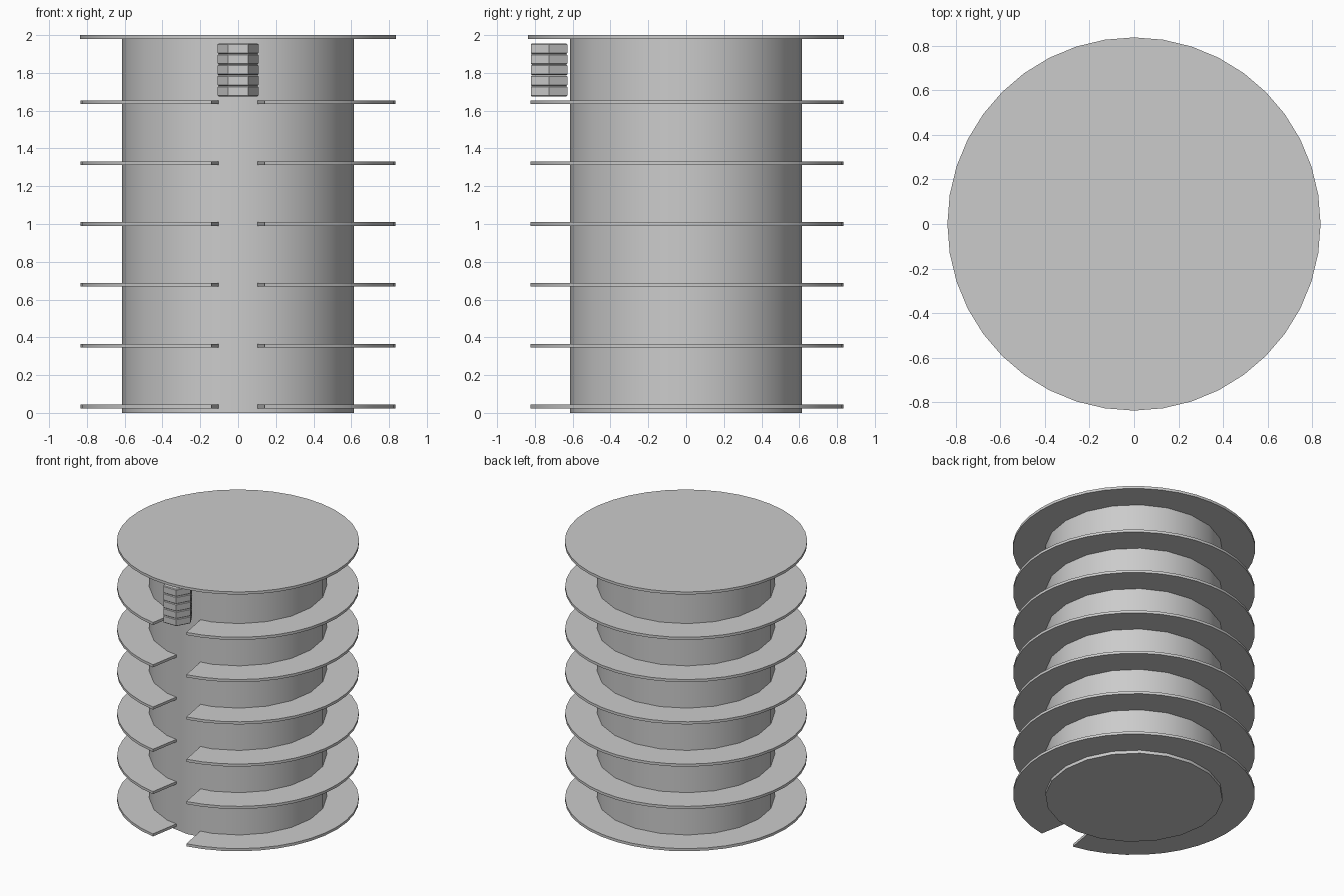
import bpy, bmesh, math

if "Cube" in bpy.data.objects:
    bpy.data.objects.remove(bpy.data.objects["Cube"])


def finish(bm, name, smooth=True):
    bmesh.ops.recalc_face_normals(bm, faces=bm.faces)
    me = bpy.data.meshes.new(name)
    bm.to_mesh(me)
    bm.free()
    ob = bpy.data.objects.new(name, me)
    bpy.context.collection.objects.link(ob)
    if smooth:
        bpy.ops.object.select_all(action='DESELECT')
        ob.select_set(True)
        bpy.context.view_layer.objects.active = ob
        bpy.ops.object.shade_smooth_by_angle(angle=math.radians(30))
    return ob


def prism(name, sides, radius, z0, z1, y=0.0, sy=1.0, bevel=0.0, smooth=True):
    bm = bmesh.new()
    ring = []
    for i in range(sides):
        a = 2 * math.pi * i / sides
        ring.append(bm.verts.new((radius * math.cos(a), y + sy * radius * math.sin(a), z0)))
    face = bm.faces.new(ring)
    ext = bmesh.ops.extrude_face_region(bm, geom=[face])
    for v in ext['geom']:
        if isinstance(v, bmesh.types.BMVert):
            v.co.z = z1
    if bevel:
        rims = [e for e in bm.edges if abs(e.verts[0].co.z - e.verts[1].co.z) < 1e-6]
        bmesh.ops.bevel(bm, geom=rims, offset=bevel, segments=1, affect='EDGES')
    return finish(bm, name, smooth)


def slotted_ring(name, z, r_in=0.6, r_out=0.835, half=0.01, gap=9.7):
    # open ring with a radial gap facing the front
    angles = [gap] + [9 * k for k in range(2, 39)] + [360 - gap]
    bm = bmesh.new()
    rows = []
    for d in angles:
        a = math.radians(d - 90)
        c, s = math.cos(a), math.sin(a)
        rows.append([bm.verts.new((r * c, r * s, h)) for r, h in
                     ((r_in, z - half), (r_out, z - half), (r_out, z + half), (r_in, z + half))])
    for p, q in zip(rows, rows[1:]):
        for i in range(4):
            j = (i + 1) % 4
            bm.faces.new((p[i], p[j], q[j], q[i]))
    bm.faces.new(rows[0])
    bm.faces.new(rows[-1])
    return finish(bm, name)


# central drum and lid
prism("drum", 20, 0.613, 0.0, 1.98)
prism("lid", 40, 0.837, 1.98, 2.0)

# slotted plates up the drum
for i in range(6):
    slotted_ring(f"slotted_plate_{i + 1}", 0.034 + 0.322 * i)

# stack of hexagonal pieces in the slot
for i in range(5):
    z = 1.675 + 0.0564 * i
    prism(f"hex_piece_{i + 1}", 6, 0.108, z, z + 0.0555, y=-0.725,
          sy=1.03, bevel=0.005, smooth=False)
